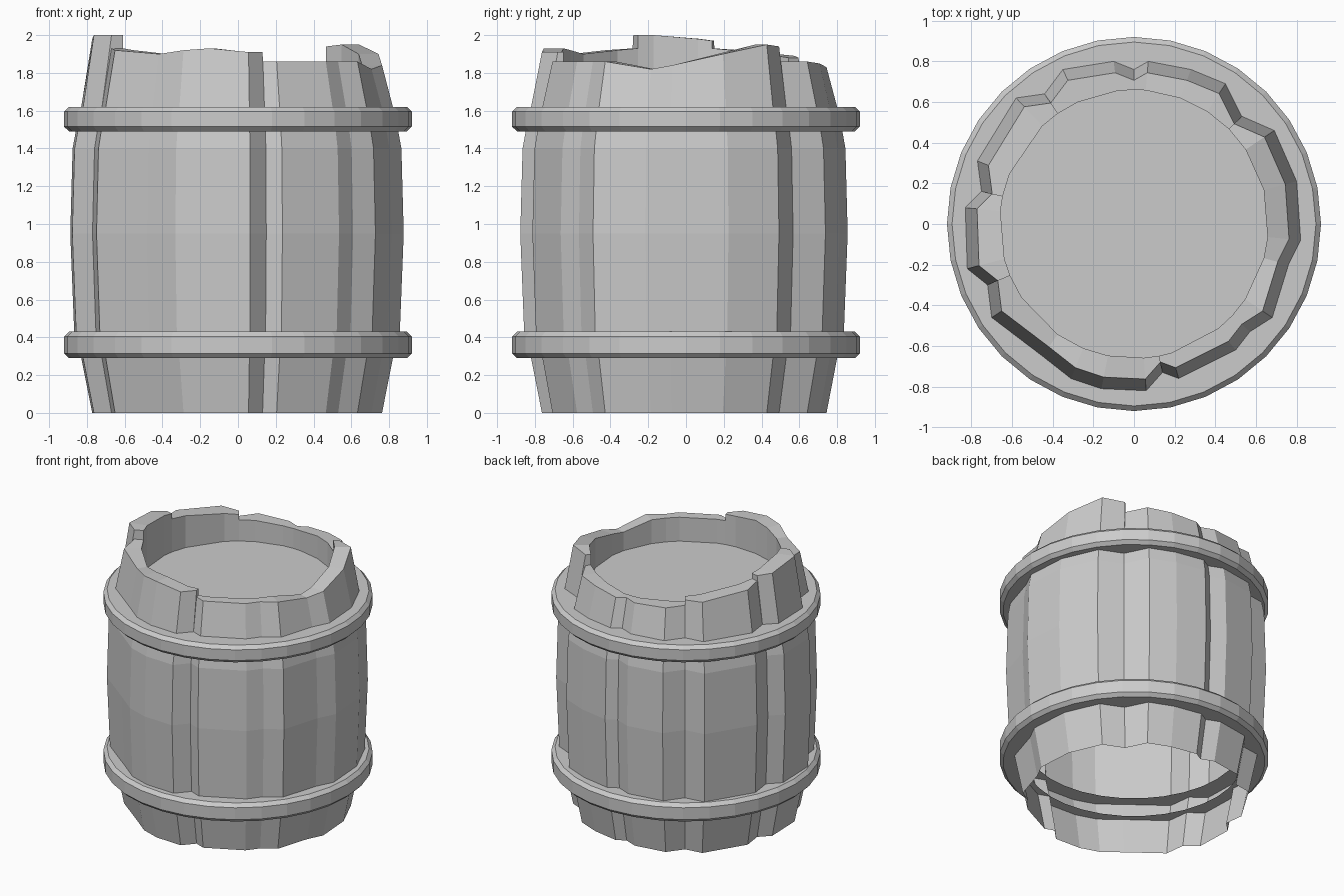
import bpy, bmesh, math

default_cube = bpy.data.objects.get("Cube")
if default_cube:
    bpy.data.objects.remove(default_cube, do_unlink=True)

# Single flat grey for the whole barrel
grey = bpy.data.materials.new("plain_grey")
grey.use_nodes = True
colour = (0.6, 0.6, 0.6, 1)
grey.diffuse_color = colour
grey.node_tree.nodes["Principled BSDF"].inputs["Base Color"].default_value = colour


def finish(name, bm, recalc=False):
    """Turn a bmesh into a flat shaded object in the scene."""
    bmesh.ops.remove_doubles(bm, verts=bm.verts[:], dist=0.0005)
    if recalc:
        bmesh.ops.recalc_face_normals(bm, faces=bm.faces[:])
    mesh = bpy.data.meshes.new(name)
    bm.to_mesh(mesh)
    bm.free()
    mesh.materials.append(grey)
    obj = bpy.data.objects.new(name, mesh)
    bpy.context.scene.collection.objects.link(obj)
    return obj


def bridge_rings(bm, rings):
    """Join consecutive closed rings of points with quads."""
    loops = [[bm.verts.new(point) for point in ring] for ring in rings]
    for lower, upper in zip(loops, loops[1:]):
        count = len(lower)
        for i in range(count):
            j = (i + 1) % count
            bm.faces.new((lower[i], lower[j], upper[j], upper[i]))
    return loops


# Stave outline, counterclockwise: x, y and rim height (a repeated corner is a step)
outline = [
    (.76, -.2, 1.82), (.82, -.08, 1.84), (.8, .21, 1.9), (.69, .46, 1.95),
    (.53, .53, 1.94), (.53, .53, 1.86), (.45, .69, 1.86), (.28, .76, 1.85),
    (.07, .8, 1.83), (0, .76, 1.83), (-.1, .8, 1.83), (-.35, .76, 1.84),
    (-.44, .64, 1.84), (-.44, .64, 1.88), (-.58, .62, 1.89), (-.77, .31, 1.92),
    (-.75, .16, 1.93), (-.75, .16, 1.97), (-.83, .08, 1.98), (-.82, -.22, 2),
    (-.72, -.3, 2), (-.72, -.3, 1.93), (-.7, -.46, 1.92), (-.45, -.65, 1.9),
    (-.31, -.76, 1.92), (-.16, -.81, 1.93), (.06, -.82, 1.91), (.14, -.73, 1.91),
    (.14, -.73, 1.86), (.22, -.76, 1.86), (.5, -.62, 1.86), (.57, -.53, 1.86),
    (.68, -.46, 1.86),
]

# Bulge of the barrel: height and outline scale
bulge = [(0, .93), (.29, 1), (.43, 1.045), (.95, 1.07),
         (1.4, 1.055), (1.49, 1.035), (1.62, 1)]
rim_scale, lid_radius, lid_height = .93, .66, 1.68


def lid_point(x, y, z):
    """Project an outline corner onto the round inner wall."""
    factor = lid_radius / math.hypot(x, y)
    return (x * factor, y * factor, z)


# Staves, broken rim, inner wall and lid
bm = bmesh.new()
rings = [[(x * s, y * s, height) for x, y, z in outline] for height, s in bulge]
rings.append([(x * rim_scale, y * rim_scale, z) for x, y, z in outline])
rings.append([lid_point(x, y, z) for x, y, z in outline])
rings.append([lid_point(x, y, lid_height) for x, y, z in outline])
loops = bridge_rings(bm, rings)
centre = bm.verts.new((0, 0, lid_height))
lid_edge = loops[-1]
for a, b in zip(lid_edge, lid_edge[1:] + lid_edge[:1]):
    bm.faces.new((a, b, centre))
finish("barrel_staves_and_lid", bm)


# Chamfered hoops around the staves
def make_hoop(name, bottom, top, sides=32, inner=.74, outer=.92, chamfer=.025):
    profile = [(inner, bottom), (outer - chamfer, bottom), (outer, bottom + chamfer),
               (outer, top - chamfer), (outer - chamfer, top), (inner, top)]
    bm = bmesh.new()
    angles = [math.tau * i / sides for i in range(sides)]
    bridge_rings(bm, [[(r * math.cos(a), r * math.sin(a), z) for a in angles]
                      for r, z in profile])
    return finish(name, bm)


make_hoop("lower_hoop", .29, .43)
make_hoop("upper_hoop", 1.49, 1.62)
